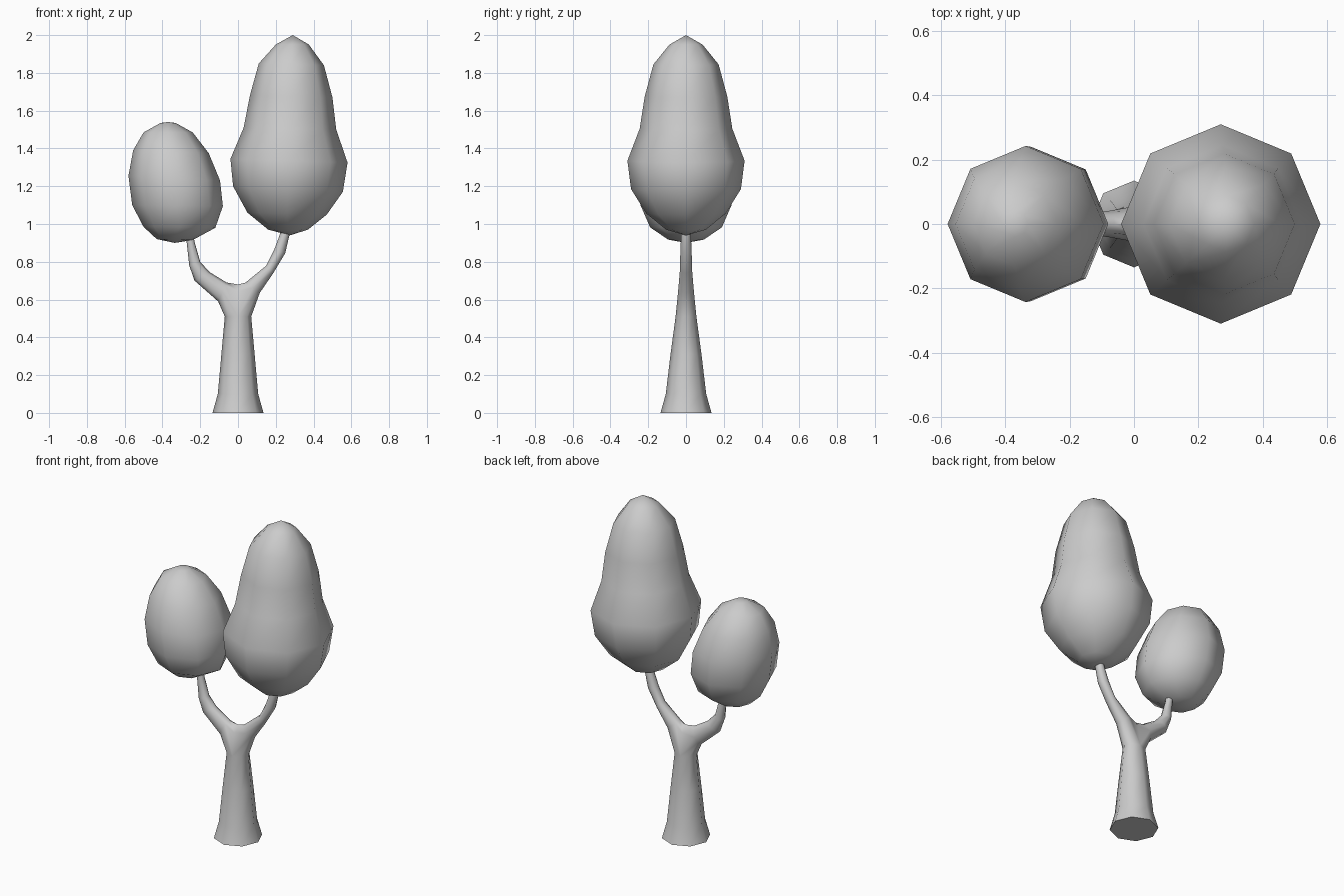
import bpy, bmesh
from math import sin, cos, pi, radians, hypot

SIDES = 8

if "Cube" in bpy.data.objects:
    bpy.data.objects.remove(bpy.data.objects["Cube"], do_unlink=True)

grey = bpy.data.materials.new("plain_grey")
grey.use_nodes = True
COLOUR = (0.6, 0.6, 0.6, 1)
grey.diffuse_color = COLOUR
grey.node_tree.nodes["Principled BSDF"].inputs["Base Color"].default_value = COLOUR


def ring(bm, xl, zl, xr, zr, ry=None):
    """Octagonal ring spanning a left and a right point in the XZ plane."""
    hx, hz = (xr - xl) / 2, (zr - zl) / 2
    ry = ry or hypot(hx, hz)
    verts = []
    for i in range(SIDES):
        a = 2 * pi * i / SIDES
        verts.append(bm.verts.new((xl + hx * (1 + cos(a)), ry * sin(a),
                                   zl + hz * (1 + cos(a)))))
    return verts


def bridge(bm, a, b):
    for i in range(SIDES):
        j = (i + 1) % SIDES
        bm.faces.new((a[i], a[j], b[j], b[i]))


def loft(bm, first, spans):
    """Continue a tube from an existing ring through each span."""
    for span in spans:
        new = ring(bm, *span)
        bridge(bm, first, new)
        first = new
    return first


def pole(bm, loop, x, z):
    tip = bm.verts.new((x, 0, z))
    for i in range(SIDES):
        bm.faces.new((loop[i], loop[(i + 1) % SIDES], tip))


def finish(bm, name):
    bmesh.ops.recalc_face_normals(bm, faces=bm.faces)
    mesh = bpy.data.meshes.new(name)
    bm.to_mesh(mesh)
    bm.free()
    mesh.materials.append(grey)
    obj = bpy.data.objects.new(name, mesh)
    bpy.context.collection.objects.link(obj)
    bpy.ops.object.select_all(action='DESELECT')
    obj.select_set(True)
    bpy.context.view_layer.objects.active = obj
    bpy.ops.object.shade_smooth_by_angle(angle=radians(62))


def crown(name, bottom, spans, top):
    bm = bmesh.new()
    first = ring(bm, *spans[0])
    pole(bm, first, *bottom)
    pole(bm, loft(bm, first, spans[1:]), *top)
    finish(bm, name)


# Trunk with a fork: each branch shares half the trunk rim and the saddle
bm = bmesh.new()
base = ring(bm, -.135, 0, .135, 0)
bm.faces.new(base)
rim = loft(bm, base, [(-.107, .1, .107, .1),
                      (-.088, .31, .088, .31, .082),
                      (-.07, .51, .07, .51, .055)])
saddle = [bm.verts.new((0, y, z)) for y, z in ((.036, .645), (0, .68), (-.036, .645))]
left_start = rim[6:] + rim[:3] + saddle
left_start = left_start[2:] + left_start[:2]
right_start = [saddle[1], saddle[0]] + rim[2:7] + [saddle[2]]

left_end = loft(bm, left_start, [(.04, .69, .115, .635, .04),
                                 (.15, .78, .187, .74, .032),
                                 (.19, .86, .25, .845, .03),
                                 (.22, .94, .272, .94),
                                 (.245, 1.03, .285, 1.03)])
right_end = loft(bm, right_start, [(-.105, .59, -.06, .69, .04),
                                   (-.23, .70, -.15, .745, .034),
                                   (-.258, .78, -.20, .80, .03),
                                   (-.272, .905, -.23, .905),
                                   (-.28, .97, -.24, .97)])
for end in (left_end, right_end):
    bm.faces.new(end)
finish(bm, "trunk_and_branches")

# Tall pear-shaped crown
crown("large_crown", (.275, .94),
      [(.16, .97, .37, .97), (.05, 1.06, .47, 1.05),
       (-.026, 1.2, .555, 1.17), (-.04, 1.345, .58, 1.325),
       (.03, 1.51, .52, 1.50), (.063, 1.68, .50, 1.67),
       (.11, 1.85, .455, 1.84), (.20, 1.95, .375, 1.95)],
      (.29, 2.0))

# Small leaning egg-shaped crown
crown("small_crown", (-.335, .90),
      [(-.43, .92, -.24, .915), (-.50, .985, -.12, .98),
       (-.56, 1.10, -.08, 1.095), (-.58, 1.255, -.095, 1.23),
       (-.555, 1.39, -.155, 1.375), (-.50, 1.485, -.24, 1.485),
       (-.41, 1.535, -.33, 1.535)],
      (-.37, 1.54))
